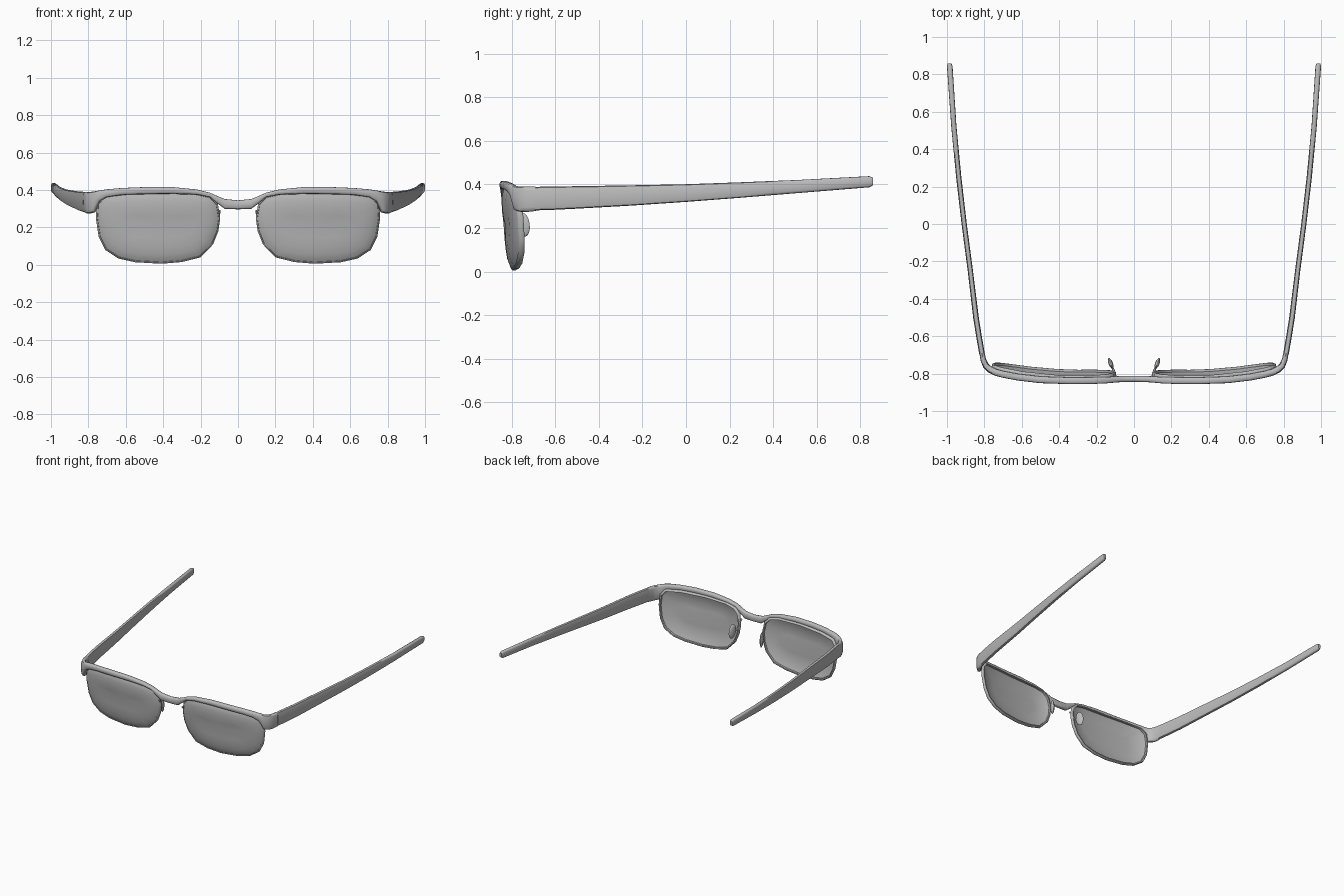
import bpy, bmesh, math
from mathutils import Vector, Matrix

if "Cube" in bpy.data.objects:
    bpy.data.objects.remove(bpy.data.objects["Cube"])


def material(name, value):
    m = bpy.data.materials.new(name)
    m.diffuse_color = (value, value, value, 1)
    m.use_nodes = True
    m.node_tree.nodes["Principled BSDF"].inputs["Base Color"].default_value = m.diffuse_color
    return m


FRAME = material("frame grey", 0.5)
LENS = material("lens grey", 0.46)


def finish(bm, name, mat, angle=50):
    bmesh.ops.recalc_face_normals(bm, faces=bm.faces)
    me = bpy.data.meshes.new(name)
    bm.to_mesh(me)
    bm.free()
    me.materials.append(mat)
    ob = bpy.data.objects.new(name, me)
    bpy.context.collection.objects.link(ob)
    bpy.ops.object.select_all(action='DESELECT')
    ob.select_set(True)
    bpy.context.view_layer.objects.active = ob
    bpy.ops.object.shade_smooth_by_angle(angle=math.radians(angle))
    return ob


def bridge(bm, rings, close=False):
    pairs = list(zip(rings, rings[1:]))
    if close:
        pairs.append((rings[-1], rings[0]))
    for a, b in pairs:
        n = len(a)
        for i in range(n):
            j = (i + 1) % n
            bm.faces.new((a[i], a[j], b[j], b[i]))


def sweep(name, stations, mat):
    """Loft an upright rounded section along stations (x, y, z low, z high, thickness)."""
    bm = bmesh.new()
    rings = []
    for i, (x, y, lo, hi, t) in enumerate(stations):
        p = stations[max(i - 1, 0)]
        q = stations[min(i + 1, len(stations) - 1)]
        d = Vector((q[0] - p[0], q[1] - p[1], 0)).normalized()
        side = Vector((-d.y, d.x, 0))
        c = Vector((x, y, (lo + hi) / 2))
        ring = []
        for k in range(12):
            a = math.tau * k / 12
            u, v = math.cos(a), math.sin(a)
            u = math.copysign(abs(u) ** 0.6, u)
            v = math.copysign(abs(v) ** 0.6, v)
            ring.append(bm.verts.new(c + side * (u * t / 2) + Vector((0, 0, v * (hi - lo) / 2))))
        rings.append(ring)
    bridge(bm, rings)
    bm.faces.new(rings[0])
    bm.faces.new(rings[-1])
    return finish(bm, name, mat)


# Brow bar with bridge and wrapped end pieces
half = [(0, -.828, .297, .345, .033), (.07, -.829, .299, .352, .033),
        (.11, -.832, .328, .368, .033), (.15, -.835, .362, .386, .034),
        (.22, -.837, .376, .403, .036), (.35, -.838, .381, .416, .036),
        (.50, -.833, .379, .416, .036), (.62, -.819, .374, .411, .036),
        (.70, -.804, .362, .404, .036), (.74, -.793, .340, .398, .036),
        (.767, -.78, .280, .393, .036), (.792, -.758, .274, .39, .034),
        (.805, -.728, .274, .39, .03), (.813, -.69, .278, .39, .028)]
sweep("brow_bar", [(-s[0],) + s[1:] for s in half[:0:-1]] + half, FRAME)

# Temples, bowed outward and rising to the tip
temple = [(.813, -.692, .281, .389, .03), (.829, -.60, .284, .391, .03),
          (.845, -.50, .289, .392, .03), (.875, -.25, .303, .396, .028),
          (.908, 0, .32, .401, .028), (.937, .25, .339, .410, .028),
          (.963, .52, .361, .421, .028), (.985, .842, .387, .438, .03),
          (.986, .858, .396, .431, .02)]
for s, side in ((1, "right"), (-1, "left")):
    sweep("temple_" + side, [(s * p[0],) + p[1:] for p in temple], FRAME)

# Lens outline in x and z
outline = [(.095, .25), (.105, .18), (.133, .11), (.20, .04), (.30, .015), (.41, .006),
           (.55, .014), (.64, .034), (.71, .08), (.745, .15), (.76, .25), (.755, .33),
           (.72, .37), (.60, .384), (.40, .389), (.22, .384), (.145, .367), (.108, .33)]
CX, CZ = .42, .205


def loop(bm, s, inset, depth):
    """Inset outline, laid on the curved and tilted front surface."""
    ring = []
    for x, z in outline:
        px = CX + (x - CX) * (1 - inset / .33)
        pz = CZ + (z - CZ) * (1 - inset / .19)
        y = -.835 + .26 * (px - .3) ** 2 + .09 * (.35 - pz) + depth
        ring.append(bm.verts.new((s * px, y, pz)))
    return ring


def disc(bm, s, levels):
    rings = [loop(bm, s, i, d) for i, d in levels]
    bridge(bm, rings)
    for r in (rings[0], rings[-1]):
        mid = bm.verts.new(sum((v.co for v in r), Vector()) / len(r))
        for i in range(len(r)):
            bm.faces.new((r[i], r[(i + 1) % len(r)], mid))


for s, side in ((1, "right"), (-1, "left")):
    # Rim around the lens, deeper than the lens at the back
    bm = bmesh.new()
    rim = [(.008, -.002), (0, .004), (0, .02), (.005, .026), (.013, .026), (.015, .01)]
    bridge(bm, [loop(bm, s, i, d) for i, d in rim], close=True)
    finish(bm, "rim_" + side, FRAME)

    # Domed lens
    bm = bmesh.new()
    disc(bm, s, [(.13, -.016), (.08, -.015), (.045, -.012), (.022, -.006), (.006, .002),
                 (.008, .016), (.03, .008), (.07, -.003), (.13, -.007)])
    finish(bm, "lens_" + side, LENS, 60)

    # Nose pad
    bm = bmesh.new()
    bmesh.ops.create_uvsphere(bm, u_segments=12, v_segments=8, radius=1)
    place = (Matrix.Translation((s * .125, -.745, .215))
             @ Matrix.Rotation(s * math.radians(-22), 4, 'Z')
             @ Matrix.Rotation(math.radians(8), 4, 'X')
             @ Matrix.Diagonal((.012, .03, .055, 1)))
    bmesh.ops.transform(bm, matrix=place, verts=bm.verts)
    finish(bm, "nose_pad_" + side, FRAME)

    # Wire arm holding the pad
    cu = bpy.data.curves.new("pad_arm_" + side, 'CURVE')
    cu.dimensions = '3D'
    cu.bevel_depth = .006
    cu.bevel_resolution = 1
    cu.use_fill_caps = True
    sp = cu.splines.new('POLY')
    pts = [(.098, -.822, .29), (.103, -.80, .262), (.108, -.785, .225),
           (.115, -.77, .212), (.125, -.75, .215)]
    sp.points.add(len(pts) - 1)
    for p, (x, y, z) in zip(sp.points, pts):
        p.co = (s * x, y, z, 1)
    cu.materials.append(FRAME)
    bpy.context.collection.objects.link(bpy.data.objects.new("pad_arm_" + side, cu))
